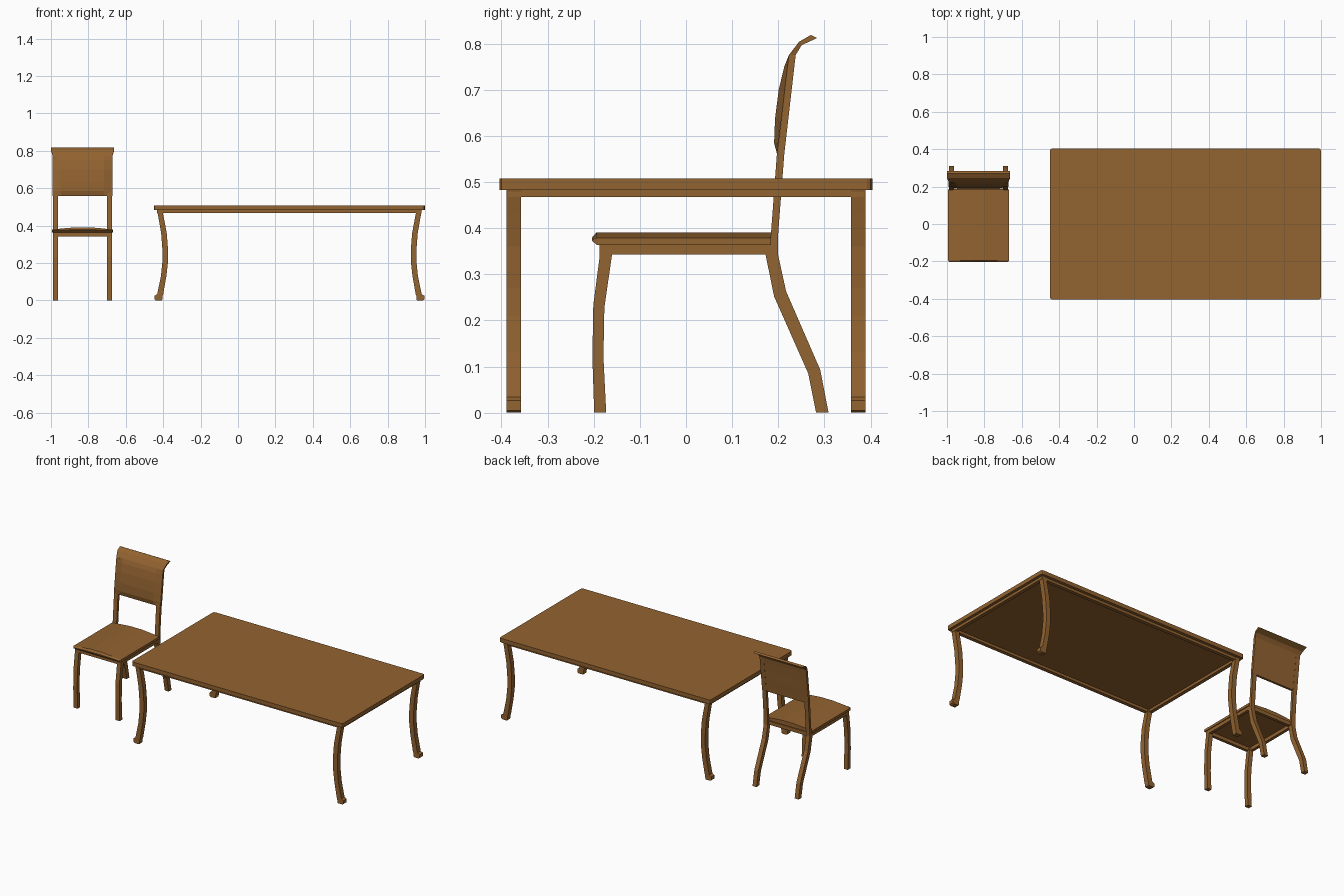
import bpy, bmesh
from mathutils import Vector

if "Cube" in bpy.data.objects:
    bpy.data.objects.remove(bpy.data.objects["Cube"])

wood = bpy.data.materials.new("brown wood")
wood.diffuse_color = (0.29, 0.125, 0.03, 1)
wood.use_nodes = True
wood.node_tree.nodes["Principled BSDF"].inputs["Base Color"].default_value = wood.diffuse_color

TX, CX = 0.275, -0.831          # table and chair centre lines


def finish(name, bm):
    bmesh.ops.recalc_face_normals(bm, faces=bm.faces)
    me = bpy.data.meshes.new(name)
    bm.to_mesh(me)
    bm.free()
    me.materials.append(wood)
    ob = bpy.data.objects.new(name, me)
    bpy.context.collection.objects.link(ob)
    return ob


def loft(name, rings):
    """Closed rings of equal length joined by quads, capped at both ends."""
    bm = bmesh.new()
    vs = [[bm.verts.new(p) for p in r] for r in rings]
    n = len(vs[0])
    for a, b in zip(vs, vs[1:]):
        for i in range(n):
            j = (i + 1) % n
            bm.faces.new((a[i], a[j], b[j], b[i]))
    bm.faces.new(vs[0])
    bm.faces.new(vs[-1])
    return finish(name, bm)


def box(name, x0, x1, y0, y1, z0, z1):
    return loft(name, [[(x0, y0, z), (x1, y0, z), (x1, y1, z), (x0, y1, z)] for z in (z0, z1)])


def apron(name, x0, x1, y0, y1, z0, z1, t):
    """Rectangular frame of thickness t."""
    box(name + "_front", x0, x1, y0, y0 + t, z0, z1)
    box(name + "_back", x0, x1, y1 - t, y1, z0, z1)
    box(name + "_left", x0, x0 + t, y0 + t, y1 - t, z0, z1)
    box(name + "_right", x1 - t, x1, y0 + t, y1 - t, z0, z1)


# ---- table top with softened corners
top = box("table_top", -0.449, 0.999, -0.404, 0.404, 0.483, 0.508)
bm = bmesh.new()
bm.from_mesh(top.data)
upright = [e for e in bm.edges if abs(e.verts[0].co.z - e.verts[1].co.z) > 0.01]
bmesh.ops.bevel(bm, geom=upright, offset=0.012, segments=2, profile=0.5, affect='EDGES')
bm.to_mesh(top.data)
bm.free()

apron("table_apron", -0.432, 0.982, -0.386, 0.386, 0.467, 0.484, 0.022)

# ---- curved table legs: outer x, inner x, height
leg = [(-.438, -.408, 0), (-.446, -.405, .005), (-.446, -.403, .026), (-.432, -.400, .034),
       (-.412, -.383, .13), (-.404, -.374, .21), (-.404, -.374, .27), (-.411, -.381, .36),
       (-.423, -.394, .43), (-.433, -.405, .484)]
for side in (1, -1):
    for y in (-0.3735, 0.3735):
        loft("table_leg", [[(TX + side * (x - TX), yy, z) for x, yy in
                            ((a, y - .0155), (b, y - .0155), (b, y + .0155), (a, y + .0155))]
                           for a, b, z in leg])

# ---- chair legs: (front y, z), (back y, z) pairs from the floor up
front_leg = [((-.199, 0), (-.173, 0)), ((-.203, .12), (-.179, .12)),
             ((-.201, .233), (-.177, .228)), ((-.187, .34), (-.160, .345)),
             ((-.187, .366), (-.160, .366))]
back_leg = [((.282, 0), (.309, 0)), ((.265, .085), (.291, .093)),
            ((.191, .252), (.217, .263)), ((.172, .345), (.199, .345)),
            ((.184, .385), (.200, .39)), ((.197, .56), (.213, .56)),
            ((.222, .77), (.238, .777))]
for side in (-1, 1):
    for name, prof in (("front_leg", front_leg), ("back_leg", back_leg)):
        xo, xi = CX + side * .158, CX + side * .131
        loft(name, [[(xo, *f), (xi, *f), (xi, *b), (xo, *b)] for f, b in prof])

apron("seat_apron", CX - .158, CX + .158, -.187, .190, .343, .366, .018)

# ---- domed seat: cross-section across x, swept to the back with a pointed front lip
xs = (-1, -.62, -.25, .25, .62, 1)
dome = (.379, .386, .391, .391, .386, .379)


def seat_ring(y, w, lift, low):
    upper = [(CX + x * w, y, low + (z - low) * lift) for x, z in zip(xs, dome)]
    lower = [(CX + x * w, y, low) for x in reversed(xs)]
    return upper + lower


loft("seat", [seat_ring(-.204, .157, .35, .373), seat_ring(-.194, .163, 1, .364),
              seat_ring(.184, .163, 1, .364)])

# ---- padded back panel: height, edge front y, padded front y, back y
rows = [(.558, .198, .198, .212), (.585, .201, .191, .215), (.637, .207, .193, .221),
        (.70, .214, .201, .228), (.75, .220, .213, .234), (.775, .223, .223, .2375)]
loft("back_panel", [[(CX - .160, e, z), (CX - .115, p, z), (CX + .115, p, z), (CX + .160, e, z),
                     (CX + .160, b, z), (CX - .160, b, z)] for z, e, p, b in rows])

# ---- scrolled top rail: half width, (front y, z), (back y, z)
rail = [(.160, (.223, .775), (.2375, .775)), (.168, (.245, .804), (.251, .797)),
        (.169, (.271, .819), (.284, .812))]
loft("top_rail", [[(CX - w, *f), (CX + w, *f), (CX + w, *b), (CX - w, *b)] for w, f, b in rail])
